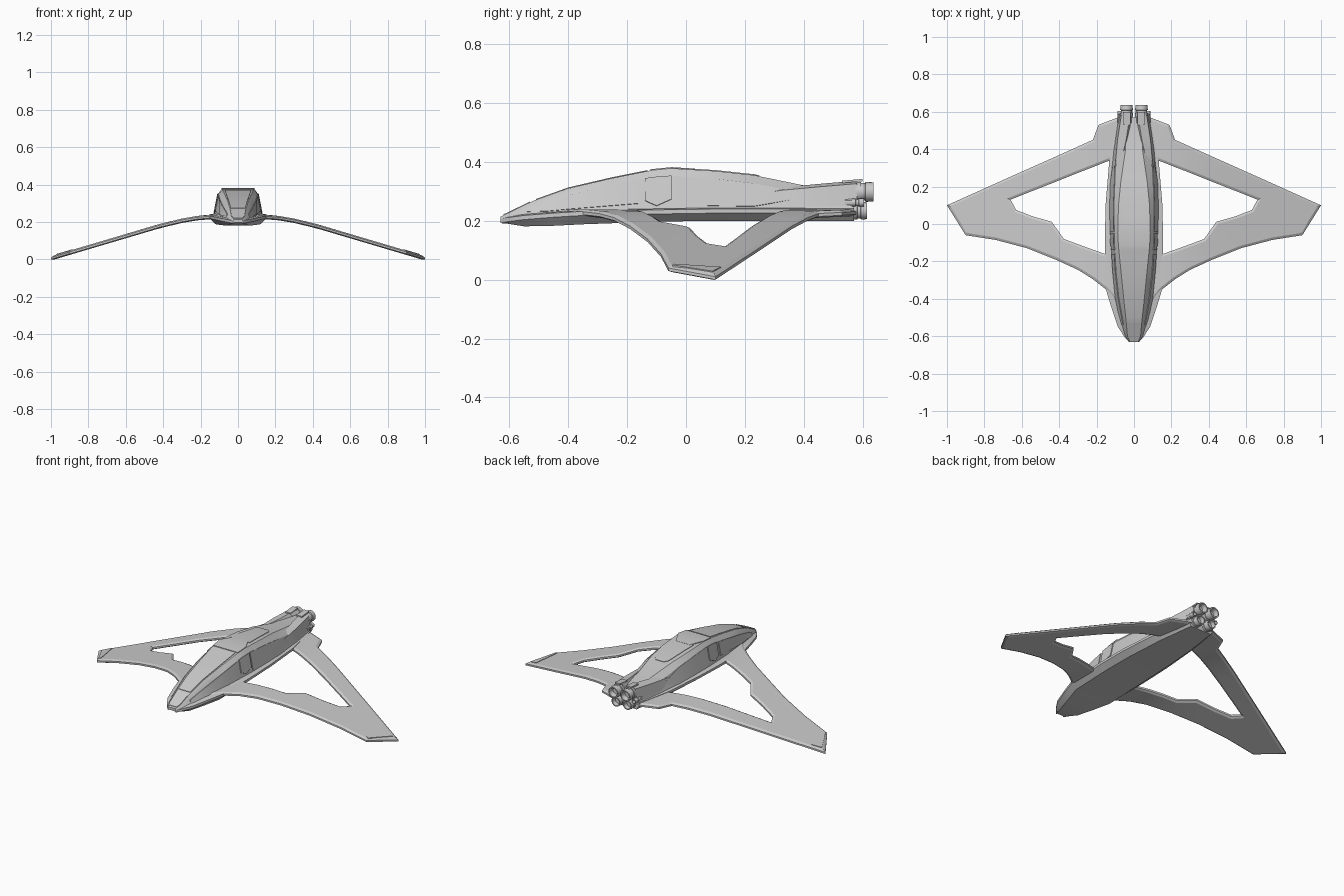
import bpy, bmesh, math
from mathutils import Vector

if "Cube" in bpy.data.objects:
    bpy.data.objects.remove(bpy.data.objects["Cube"])


def finish(bm, name, mirror=False, angle=22):
    bmesh.ops.recalc_face_normals(bm, faces=bm.faces[:])
    me = bpy.data.meshes.new(name)
    bm.to_mesh(me)
    bm.free()
    ob = bpy.data.objects.new(name, me)
    bpy.context.collection.objects.link(ob)
    if mirror:
        ob.modifiers.new("Mirror", 'MIRROR')
    bpy.ops.object.select_all(action='DESELECT')
    bpy.context.view_layer.objects.active = ob
    ob.select_set(True)
    bpy.ops.object.shade_smooth_by_angle(angle=math.radians(angle))
    return ob


def loft(name, rings, mirror=False, angle=22):
    """Skin closed rings of points and cap both ends."""
    bm = bmesh.new()
    vs = [[bm.verts.new(p) for p in r] for r in rings]
    n = len(rings[0])
    for a, b in zip(vs, vs[1:]):
        for i in range(n):
            bm.faces.new((a[i], a[(i + 1) % n], b[(i + 1) % n], b[i]))
    bm.faces.new(vs[0])
    bm.faces.new(vs[-1])
    return finish(bm, name, mirror, angle)


def both_sides(y, half):
    return [(x, y, z) for x, z in half] + [(-x, y, z) for x, z in reversed(half)]


def interp(table, y):
    if y <= table[0][0]:
        return table[0][1:]
    for a, b in zip(table, table[1:]):
        if y <= b[0]:
            f = (y - a[0]) / (b[0] - a[0])
            return [p + (q - p) * f for p, q in zip(a[1:], b[1:])]
    return table[-1][1:]


# Upper hull: y, base (x, z), shoulder (x, z), top (x, z)
HULL = [(-.63, .028, .205, .026, .208, .022, .214),
        (-.60, .048, .211, .043, .219, .035, .228),
        (-.52, .075, .22, .057, .25, .042, .267),
        (-.40, .10, .228, .08, .287, .055, .31),
        (-.25, .115, .233, .096, .322, .07, .345),
        (-.12, .124, .236, .103, .347, .083, .371),
        (-.05, .128, .238, .105, .352, .087, .378),
        (.10, .130, .24, .107, .342, .083, .369),
        (.23, .126, .24, .102, .326, .07, .355),
        (.40, .108, .24, .086, .295, .045, .320),
        (.57, .080, .24, .065, .29, .04, .312)]
loft("upper_hull", [both_sides(r[0], [r[1:3], r[3:5], r[5:7]]) for r in HULL])

# Lower hull: y, rim x, rim z, bottom x, bottom z
BELLY = [(-.63, .026, .206, .02, .198), (-.605, .05, .211, .035, .19),
         (-.55, .086, .218, .06, .181), (-.45, .12, .226, .09, .183),
         (-.35, .15, .232, .12, .188), (-.1, .156, .237, .12, .197),
         (.1, .152, .24, .115, .2), (.34, .132, .24, .1, .2),
         (.57, .085, .24, .07, .2)]
loft("lower_hull", [both_sides(y, [(bx, bz), (x, z - .014), (x, z), (x - .02, z + .004)])
                    for y, x, z, bx, bz in BELLY])


def side_panel(name, ys, low, high, out=.004):
    """Raised plate on the flank; low/high give the height fraction at each y."""
    rings = []
    for y, a, b in zip(ys, low, high):
        h = interp(HULL, y)
        base, sh = Vector((h[0], y, h[1])), Vector((h[2], y, h[3]))
        p, q, off = base.lerp(sh, a), base.lerp(sh, b), Vector((out, 0, out * .3))
        rings.append([p - off, p + off, q + off, q - off])
    loft(name, rings, True)


# Canopy side windows, flank armour and collar
side_panel("side_window", [-.54, -.47, -.4, -.25, -.16], [.5, .2, .18, .2, .22], [.9, .95, .97, .98, .98])
side_panel("collar_side", [-.14, -.1, -.05], [.3, .12, .3], [1, 1, 1], .005)
side_panel("flank_panel", [-.04, .1, .23, .36], [.1, .1, .1, .5], [1, 1, 1, .6], .003)


def top_panel(name, ys, fracs, lift=.003):
    rings = []
    for y, f in zip(ys, fracs):
        h = interp(HULL, y)
        x, z = h[4] * f, h[5]
        rings.append(both_sides(y, [(x, z - .004), (x, z + lift)]))
    loft(name, rings)


top_panel("canopy_top", [-.51, -.4, -.25, -.13], [.9, .9, .9, .85])
top_panel("collar_top", [-.12, -.05, .03], [1, 1, .55], .004)
top_panel("nose_cap", [-.62, -.60, -.53], [.9, .95, .95], .003)
top_panel("dorsal_panel", [.02, .1, .23, .25], [.75, .7, .65, .4], .003)

# Raised engine fairings on each side of the tail
loft("engine_fairing", [
    [(xo, y, zb), (xo - .012, y, zt - .01), (xi + .012, y, zt), (xi, y, zt - .02), (xi, y, zb)]
    for y, xo, xi, zb, zt in ((.2, .118, .095, .26, .29), (.32, .112, .06, .25, .313),
                              (.45, .1, .03, .25, .325), (.58, .08, .01, .25, .336))], True)
# Small tail fins above the nozzles
loft("tail_plate", [[(.02, y, z), (.055, y, z), (.055, y, z + .008), (.02, y, z + .008)]
                    for y, z in ((.53, .328), (.6, .334))], True)

# Wing: a swept ring with a hole; its height depends only on x
DROOP = [(0, .228), (.12, .228), (.2, .224), (.3, .207), (.42, .178), (1.0, .006)]
OUTER = [(.08, -.43), (.15, -.35), (.22, -.295), (.3, -.245), (.42, -.19), (.57, -.13),
         (.74, -.085), (.90, -.06), (1.0, .10), (.7, .235), (.42, .36), (.3, .414),
         (.22, .45), (.19, .53), (.06, .58)]
INNER = [(.08, -.15), (.155, -.16), (.22, -.137), (.3, -.108), (.375, -.08), (.44, .012),
         (.54, .04), (.63, .075), (.66, .13), (.57, .166), (.42, .225), (.3, .273),
         (.22, .304), (.16, .328), (.06, .365)]


def wing_point(p, dz):
    return (p[0], p[1], interp(DROOP, p[0])[0] + dz)


bm = bmesh.new()
layers = []
for dz in (.004, -.006):
    o = [bm.verts.new(wing_point(p, dz)) for p in OUTER]
    i = [bm.verts.new(wing_point(p, dz)) for p in INNER]
    layers.append((o, i))
(to, ti), (bo, bi) = layers
top_faces, bottom_faces = [], []
for k in range(len(OUTER) - 1):
    top_faces.append(bm.faces.new((to[k], to[k + 1], ti[k + 1], ti[k])))
    bottom_faces.append(bm.faces.new((bo[k], bi[k], bi[k + 1], bo[k + 1])))
    bm.faces.new((to[k], bo[k], bo[k + 1], to[k + 1]))
    bm.faces.new((ti[k], ti[k + 1], bi[k + 1], bi[k]))
for k in (0, -1):
    bm.faces.new((to[k], ti[k], bi[k], bo[k]))
bmesh.ops.recalc_face_normals(bm, faces=bm.faces[:])
# Chamfered rim around a raised plate, above and below
for faces, lift in ((top_faces, .007), (bottom_faces, -.006)):
    bmesh.ops.inset_region(bm, faces=faces, thickness=.013, use_even_offset=True)
    for v in {v for f in faces for v in f.verts}:
        v.co.z += lift
finish(bm, "wing", True, 18)

# Wing tip plate
TIP = [(.90, -.045), (.97, .09), (.92, .118), (.885, -.04)]
loft("wing_tip_plate", [[wing_point(p, dz) for p in TIP] for dz in (.008, .014)], True)

# Engines: stepped nozzles with a hollow mouth
NOZZLE = [(0, .9), (.35, .9), (.36, 1.0), (.55, 1.0), (.56, .88), (.7, .88), (.72, 1.0),
          (1.0, .95), (1.0, .75), (.7, .6)]


def engine(name, x, z, r, y0, y1, n=20):
    loft(name, [[(x + r * s * math.cos(2 * math.pi * k / n), y0 + (y1 - y0) * t,
                  z + r * s * math.sin(2 * math.pi * k / n)) for k in range(n)]
                for t, s in NOZZLE], True, 30)


engine("upper_engine", .04, .298, .034, .54, .637)
engine("lower_engine", .038, .234, .030, .54, .615)
engine("side_thruster", .075, .262, .014, .54, .605, 12)
